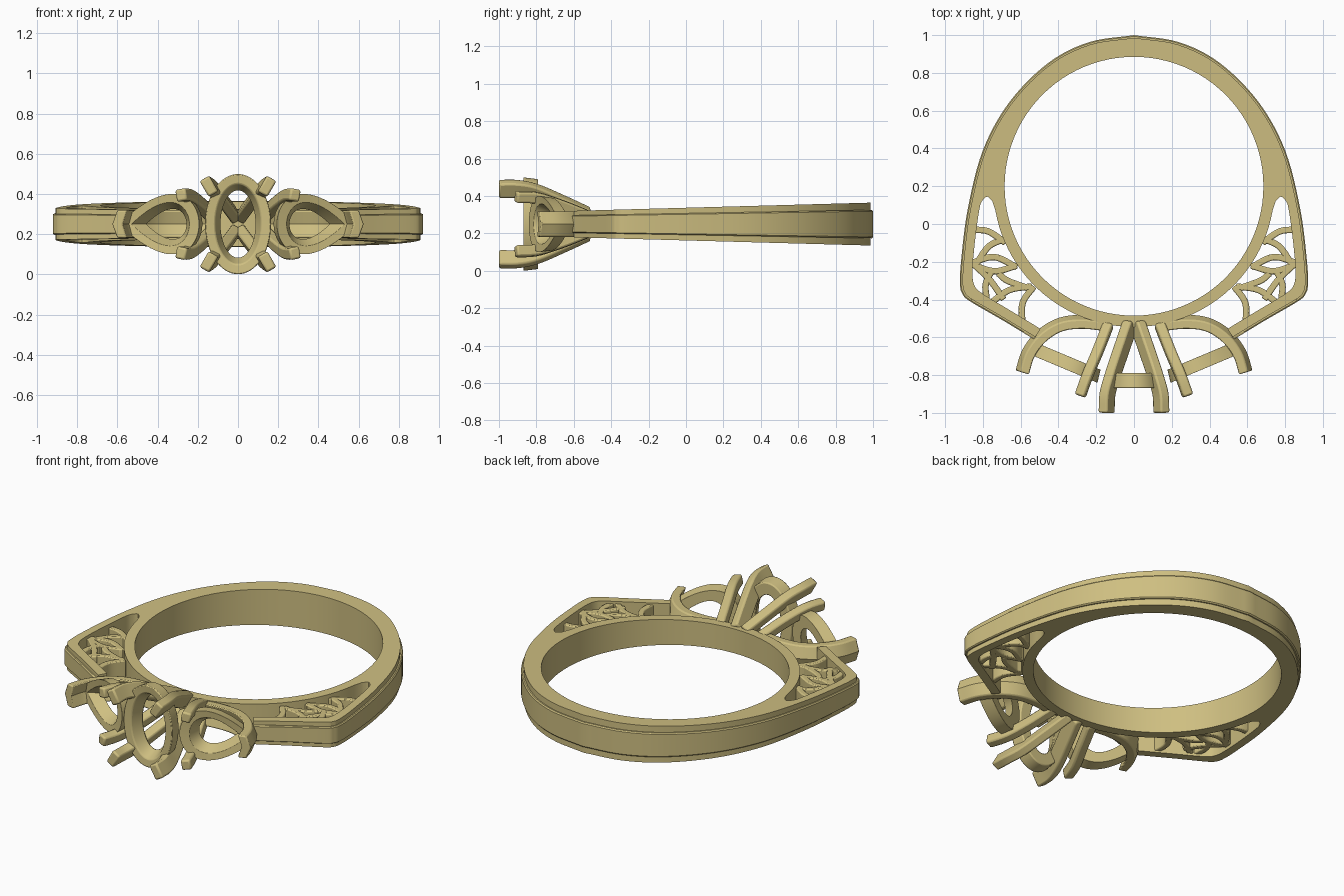
import bpy, bmesh
from math import sin, cos, pi, radians
from mathutils import Vector as V

if "Cube" in bpy.data.objects:
    bpy.data.objects.remove(bpy.data.objects["Cube"])

ZC = 0.25      # mid-plane height of the ring
CY = 0.2       # centre of the finger hole


def half_height(y):
    return 0.0874 + 0.0276 * y


def smooth(pts, n=6):
    """Catmull-Rom curve through points."""
    p = [V(q) if len(q) == 3 else V((q[0], q[1], 0)) for q in pts]
    p = [2 * p[0] - p[1]] + p + [2 * p[-1] - p[-2]]
    out = []
    for i in range(1, len(p) - 2):
        a, b, c, d = p[i - 1:i + 3]
        for k in range(n):
            t = k / n
            out.append(0.5 * (2 * b + (c - a) * t + (2 * a - 5 * b + 4 * c - d) * t * t
                              + (3 * b - a - 3 * c + d) * t ** 3))
    return out + [p[-2]]


def finish(name, mesh, mirror="", bevel=0.0):
    ob = bpy.data.objects.new(name, mesh)
    bpy.context.collection.objects.link(ob)
    ob.location.z = ZC
    if bevel:
        b = ob.modifiers.new("Bevel", 'BEVEL')
        b.width, b.segments = bevel, 2
        b.limit_method, b.angle_limit = 'ANGLE', radians(50)
    if mirror:
        m = ob.modifiers.new("Mirror", 'MIRROR')
        m.use_axis = ('x' in mirror, False, 'z' in mirror)
        m.use_mirror_merge = False
    ob.data.materials.append(GOLD)
    return ob


def skin(name, rings, closed=False, taper=False, **kw):
    """Bridge a row of equal sections into a solid."""
    bm = bmesh.new()
    vs = [[bm.verts.new(p) for p in r] for r in rings]
    n, m = len(vs), len(vs[0])
    for i in range(n if closed else n - 1):
        for j in range(m):
            k, l = (i + 1) % n, (j + 1) % m
            bm.faces.new((vs[i][j], vs[i][l], vs[k][l], vs[k][j]))
    if not closed:
        bm.faces.new(vs[0])
        bm.faces.new(vs[-1])
    if taper:
        for v in bm.verts:
            v.co.z *= half_height(v.co.y)
    bmesh.ops.recalc_face_normals(bm, faces=bm.faces)
    me = bpy.data.meshes.new(name)
    bm.to_mesh(me)
    bm.free()
    return finish(name, me, **kw)


def tangent(path, i):
    return (path[min(i + 1, len(path) - 1)] - path[max(i - 1, 0)]).normalized()


def sweep(name, path, section, ref=(0, 0, 1), **kw):
    rings = []
    for i, p in enumerate(path):
        t = tangent(path, i)
        n = V(ref).cross(t).normalized()
        b = t.cross(n)
        rings.append([p + n * a + b * c for a, c in section])
    return skin(name, rings, **kw)


def rect(w, h):
    return [(-w / 2, -h / 2), (w / 2, -h / 2), (w / 2, h / 2), (-w / 2, h / 2)]


GOLD = bpy.data.materials.new("gold")
GOLD.diffuse_color = (0.62, 0.52, 0.22, 1)
GOLD.use_nodes = True
GOLD.node_tree.nodes["Principled BSDF"].inputs["Base Color"].default_value = GOLD.diffuse_color

# Shank: flat outline with side windows, then tapered in height
outer = smooth([(0, 1), (.24, .962), (.455, .852), (.66, .645), (.80, .39), (.88, .08),
                (.915, -.19), (.921, -.32), (.908, -.37), (.87, -.408), (.70, -.507), (.53, -.61)])
inset = []
for i, p in enumerate(outer):
    t = tangent(outer, i) if i else V((1, 0, 0))
    inset.append(p + V((t.y, -t.x, 0)) * 0.014)
window = smooth([(.495, -.555), (.66, -.455), (.80, -.37), (.845, -.325), (.855, -.25), (.843, -.1),
                 (.82, .07), (.805, .12), (.777, .145), (.75, .12)], 4)
arc = [V((.745 * sin(a), CY - .745 * cos(a), 0)) for a in [radians(80 - 80 * i / 24) for i in range(25)]]
half = inset + window + arc
outline = half + [V((-p.x, p.y, 0)) for p in reversed(half[1:-1])]
hole = [V((.685 * cos(2 * pi * i / 96), CY + .685 * sin(2 * pi * i / 96), 0)) for i in range(96)]

cu = bpy.data.curves.new("shank_outline", 'CURVE')
cu.dimensions, cu.fill_mode, cu.extrude = '2D', 'BOTH', 0.1
for loop in (outline, hole):
    s = cu.splines.new('POLY')
    s.points.add(len(loop) - 1)
    for q, p in zip(s.points, loop):
        q.co = (p.x, p.y, 0, 1)
    s.use_cyclic_u = True
tmp = bpy.data.objects.new("shank_outline", cu)
bpy.context.collection.objects.link(tmp)
bpy.context.view_layer.update()
me = bpy.data.meshes.new_from_object(tmp.evaluated_get(bpy.context.evaluated_depsgraph_get()))
bpy.data.objects.remove(tmp)
bm = bmesh.new()
bm.from_mesh(me)
bmesh.ops.remove_doubles(bm, verts=bm.verts, dist=1e-4)
for v in bm.verts:
    v.co.z *= half_height(v.co.y) / 0.1
bmesh.ops.recalc_face_normals(bm, faces=bm.faces)
bm.to_mesh(me)
bm.free()
me.materials.clear()
finish("shank", me, bevel=0.01)

# Raised centre strip around the outside of the shank
strip = [V((-p.x, p.y, 0)) for p in reversed(outer[1:])] + outer
sweep("raised_strip", strip, [(-.03, -.66), (-.006, -.66), (0, -.6), (0, .6), (-.006, .66), (-.03, .66)],
      taper=True)

# Filigree struts inside the side windows
struts = [[(.85, -.03), (.77, -.04), (.68, -.10)],
          [(.69, -.08), (.77, -.12), (.84, -.22)],
          [(.62, -.23), (.74, -.175), (.87, -.21)],
          [(.62, -.22), (.74, -.25), (.87, -.21)],
          [(.75, -.24), (.785, -.32), (.78, -.40)],
          [(.72, -.26), (.67, -.30), (.56, -.34)],
          [(.54, -.33), (.66, -.35), (.76, -.42)],
          [(.84, -.22), (.76, -.30), (.69, -.40)],
          [(.53, -.33), (.59, -.42), (.59, -.54)]]
for i, s in enumerate(struts):
    sweep(f"filigree_strut_{i + 1}", smooth(s, 6), rect(.034, .125), mirror='x', bevel=.006)

# Oval centre seat with funnel-shaped opening
N = 64
prof = [(.165, .25, -.87), (.155, .24, -.79), (.085, .165, -.79), (.115, .20, -.865)]
skin("oval_seat", [[(rx * cos(2 * pi * i / N), y, rz * sin(2 * pi * i / N)) for rx, rz, y in prof]
                   for i in range(N)], closed=True, bevel=.006)

# Pear-shaped side seats, tilted back along the shoulders
nrm = V((.39, -.92, 0))


def pear(a, scale, off):
    x = .36 + scale * (.02 + .2 * cos(a))
    z = scale * .195 * sin(a) * sin(a / 2)
    return V((x, -.80 + .42 * (x - .2), z)) + nrm * off


skin("pear_seat", [[pear(2 * pi * i / N, s, o) for s, o in
                    ((1, .035), (.94, -.035), (.5, -.035), (.72, .03))] for i in range(N)],
     closed=True, mirror='x', bevel=.005)

# Four claws of the oval stone
sweep("oval_claw", smooth([(.02, -.53, .045), (.065, -.66, .105), (.112, -.80, .165),
                           (.14, -.90, .187), (.145, -1.0, .188)]),
      rect(.055, .09), ref=(.5, 0, .87), mirror='xz', bevel=.01)

# Inner claws of the pear stones
sweep("pear_claw", smooth([(.135, -.53, .045), (.19, -.67, .10), (.245, -.80, .14), (.285, -.91, .145)]),
      rect(.055, .06), ref=(.2, 0, .98), mirror='xz', bevel=.01)

# Arched V claws holding the pear points
sweep("v_claw", smooth([(.13, -.53), (.27, -.515), (.39, -.53), (.49, -.59), (.56, -.68), (.595, -.785)]),
      [(.034, 0), (.008, .068), (-.042, .068), (-.02, 0), (-.042, -.068), (.008, -.068)],
      mirror='x', bevel=.007)

# Smooth shading with sharp edges kept
bpy.ops.object.select_all(action='SELECT')
bpy.context.view_layer.objects.active = bpy.data.objects["shank"]
bpy.ops.object.shade_smooth_by_angle(angle=radians(35))
